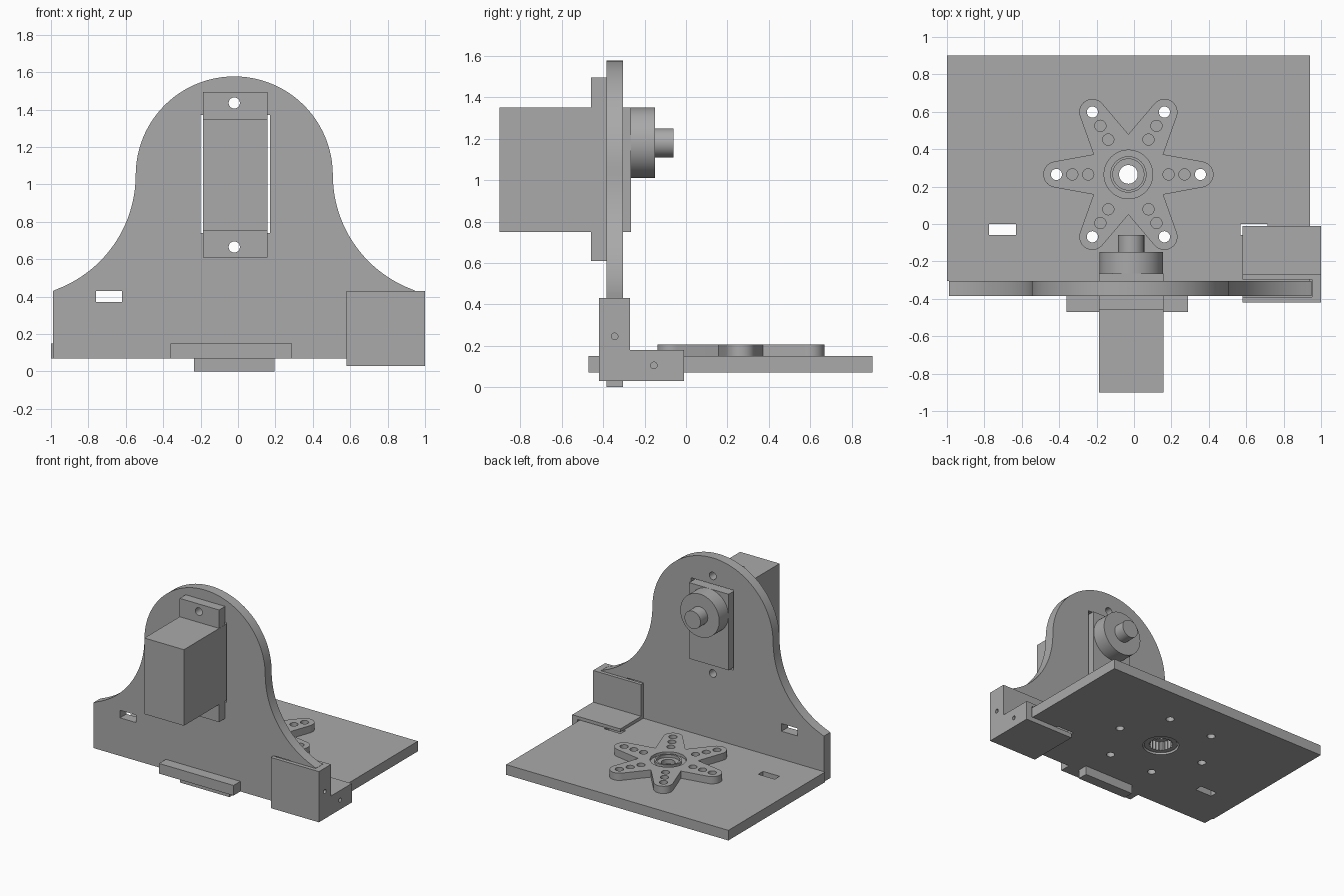
import bpy, bmesh
from math import sin, cos, pi, radians

if "Cube" in bpy.data.objects:
    bpy.data.objects.remove(bpy.data.objects["Cube"])

grey = bpy.data.materials.new("plain_grey")
grey.use_nodes = True
grey.diffuse_color = (0.4, 0.4, 0.4, 1)
grey.node_tree.nodes["Principled BSDF"].inputs["Base Color"].default_value = (0.4, 0.4, 0.4, 1)


def place(axis, u, v, w):
    return {"x": (w, u, v), "y": (u, w, v), "z": (u, v, w)}[axis]


def prism(name, axis, outline, lo, hi):
    """Extrude a flat outline along an axis."""
    bm = bmesh.new()
    face = bm.faces.new([bm.verts.new(place(axis, u, v, lo)) for u, v in outline])
    moved = bmesh.ops.extrude_face_region(bm, geom=[face])["geom"]
    verts = [g for g in moved if isinstance(g, bmesh.types.BMVert)]
    bmesh.ops.translate(bm, verts=verts, vec=place(axis, 0, 0, hi - lo))
    bmesh.ops.recalc_face_normals(bm, faces=bm.faces)
    mesh = bpy.data.meshes.new(name)
    bm.to_mesh(mesh)
    bm.free()
    mesh.materials.append(grey)
    ob = bpy.data.objects.new(name, mesh)
    bpy.context.collection.objects.link(ob)
    return ob


def arc(cu, cv, r, start, end, n):
    step = radians(end - start) / n
    return [(cu + r * cos(radians(start) + i * step), cv + r * sin(radians(start) + i * step))
            for i in range(n + 1)]


def rect(u0, u1, v0, v1):
    return [(u0, v0), (u1, v0), (u1, v1), (u0, v1)]


def cylinder(name, axis, u, v, r, lo, hi, n=48):
    return prism(name, axis, arc(u, v, r, 0, 360, n)[:-1], lo, hi)


def box(name, x0, x1, y0, y1, z0, z1):
    return prism(name, "z", rect(x0, x1, y0, y1), z0, z1)


def activate(ob):
    bpy.ops.object.select_all(action="DESELECT")
    ob.select_set(True)
    bpy.context.view_layer.objects.active = ob


def combine(ob, others, operation="DIFFERENCE"):
    """Cut or merge helpers into a part, then remove them."""
    activate(ob)
    for other in others:
        other.hide_render = True
        mod = ob.modifiers.new("shape", "BOOLEAN")
        mod.operation, mod.solver, mod.object = operation, "EXACT", other
        bpy.ops.object.modifier_apply(modifier=mod.name)
        bpy.data.objects.remove(other)


# Upright panel: round head, concave shoulders, tab below
MID = -0.02
shoulder = arc(1.18, 1.05, 0.653, 252, 180, 24)
shoulder[0] = (0.97, 0.43)
side = [(0.215, 0), (0.215, 0.07), (0.97, 0.07)] + shoulder
head = arc(0, 1.05, 0.527, 0, 180, 48)[1:-1]
outline = side + head + [(-u, v) for u, v in reversed(side)]
panel = prism("upright_panel", "y", [(MID + u, v) for u, v in outline], -0.385, -0.305)
cuts = [box("cutter", x, x + 0.14, -0.5, -0.2, 0.37, 0.43) for x in (-0.76, 0.59)]
cuts.append(box("cutter", -0.2, 0.17, -0.5, -0.2, 0.74, 1.37))
cuts += [cylinder("cutter", "y", MID, z, 0.03, -0.5, -0.2, 24) for z in (0.665, 1.435)]
combine(panel, cuts)

# Base plate with front tab
HX, HY = -0.03, 0.265
base = prism("base_plate", "z", [(-1, -0.305), (-0.36, -0.305), (-0.36, -0.47), (0.29, -0.47),
                                 (0.29, -0.305), (0.94, -0.305), (0.94, 0.9), (-1, 0.9)], 0.07, 0.15)


def spoke_holes(dist, z0, z1):
    return [cylinder("cutter", "z", HX + dist * cos(k * pi / 3), HY + dist * sin(k * pi / 3),
                     0.03, z0, z1, 24) for k in range(6)]


cuts = [box("cutter", x, x + 0.145, -0.06, 0, 0, 0.3) for x in (-0.775, 0.57)]
cuts.append(cylinder("cutter", "z", HX, HY, 0.13, 0, 0.3))
combine(base, cuts + spoke_holes(0.385, 0, 0.3))

# Six armed horn
star = []
for k in range(6):
    a = k * pi / 3
    arm = arc(0.385, 0, 0.07, -80, 80, 14) + [(0.215 * cos(pi / 6), 0.215 * sin(pi / 6))]
    star += [(HX + u * cos(a) - v * sin(a), HY + u * sin(a) + v * cos(a)) for u, v in arm]
horn = prism("six_arm_horn", "z", star, 0.15, 0.207)
cuts = [c for d in (0.215, 0.3, 0.385) for c in spoke_holes(d, 0.1, 0.3)]
cuts.append(cylinder("cutter", "z", HX, HY, 0.13, 0.185, 0.3))
cuts.append(cylinder("cutter", "z", HX, HY, 0.05, 0, 0.3))
combine(horn, cuts)

# Hub rings above and below the horn web, the lower one splined inside
rim = cylinder("horn_rim", "z", HX, HY, 0.097, 0.18, 0.207)
combine(rim, [cylinder("cutter", "z", HX, HY, 0.083, 0.1, 0.3)])
hub = cylinder("horn_hub", "z", HX, HY, 0.12, 0.08, 0.155)
teeth = [(HX + r * cos(k * pi / 20), HY + r * sin(k * pi / 20))
         for k, r in enumerate([0.09, 0.078] * 20)]
combine(hub, [prism("cutter", "z", teeth, 0, 0.3)])

# Motor with mounting flange, gear boss and shaft
motor = box("motor_body", -0.187, 0.158, -0.9, -0.265, 0.75, 1.35)
flange = box("motor_flange", -0.187, 0.157, -0.46, -0.385, 0.61, 1.495)
combine(flange, [cylinder("cutter", "y", MID, z, 0.03, -0.6, -0.2, 24) for z in (0.665, 1.435)])
boss = cylinder("gear_boss", "y", -0.015, 1.18, 0.17, -0.27, -0.15, 64)
shaft = cylinder("output_shaft", "y", -0.015, 1.18, 0.07, -0.16, -0.06)

# Corner bracket that sleeves both plates
bracket = prism("corner_bracket", "x", [(-0.42, 0.03), (-0.01, 0.03), (-0.01, 0.18),
                                        (-0.27, 0.18), (-0.27, 0.43), (-0.42, 0.43)], 0.58, 1.0)
combine(bracket, [box("cutter", 0.5, 0.952, -0.39, -0.297, 0.065, 0.6),
                  box("cutter", 0.5, 0.952, -0.35, 0.2, 0.066, 0.155),
                  cylinder("cutter", "x", -0.345, 0.245, 0.016, 0.9, 1.1, 20),
                  cylinder("cutter", "x", -0.155, 0.105, 0.016, 0.9, 1.1, 20)])

# Smooth the curved walls, keep edges crisp
for ob in (panel, base, horn, rim, flange, boss, shaft, bracket):
    activate(ob)
    bpy.ops.object.shade_smooth_by_angle(angle=radians(30))
